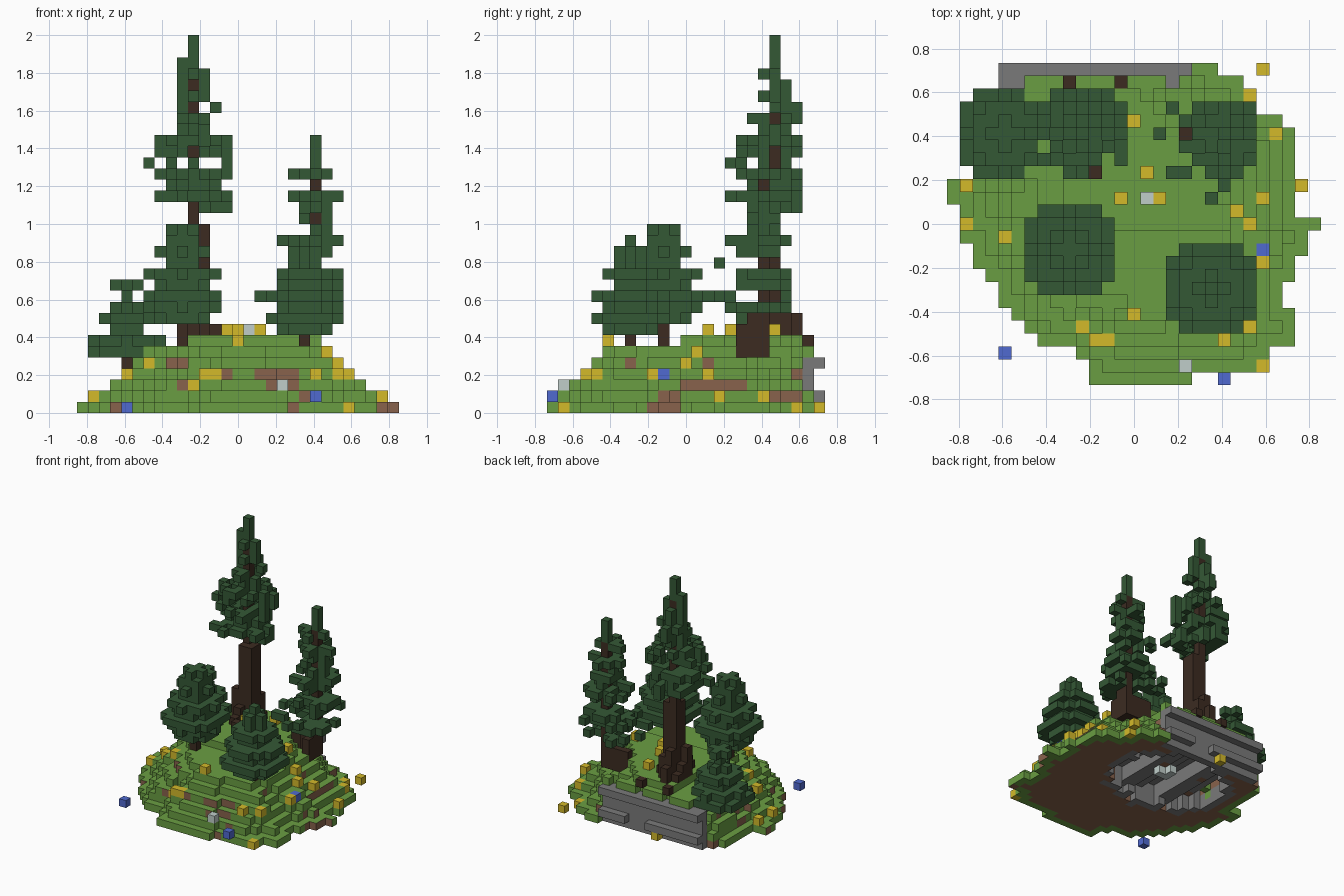
import bpy, bmesh, math, random
from mathutils import Vector

random.seed(7)
if "Cube" in bpy.data.objects:
    bpy.data.objects.remove(bpy.data.objects["Cube"], do_unlink=True)

V = 2 / 34  # block size


def material(name, *rgb):
    lin = [((c / 255 + 0.055) / 1.055) ** 2.4 for c in rgb] + [1]
    m = bpy.data.materials.new(name)
    m.use_nodes = True
    m.diffuse_color = lin
    m.node_tree.nodes["Principled BSDF"].inputs["Base Color"].default_value = lin
    return m


GRASS = material("grass green", 106, 158, 66)
NEEDLE = material("needle green", 52, 88, 53)
BARK = material("dark bark", 60, 43, 33)
DIRT = material("red brown dirt", 136, 98, 76)
STONE = material("stone grey", 122, 122, 122)
YELLOW = material("yellow flower", 212, 186, 42)
BLUE = material("blue flower", 80, 106, 208)
WHITE = material("white flower", 192, 206, 202)

SIDES = [Vector(s) for s in
         [(1, 0, 0), (-1, 0, 0), (0, 1, 0), (0, -1, 0), (0, 0, 1), (0, 0, -1)]]


def build(name, cells, bare=None):
    """Mesh the exposed faces of {block: material}; bare() picks dirt faces."""
    mats = list(dict.fromkeys(cells.values()))
    bm = bmesh.new()
    for pos, mat in cells.items():
        c = Vector(pos)
        for n in SIDES:
            if tuple(int(a) for a in c + n) in cells:
                continue
            u = Vector((n.y, n.z, n.x))
            w = n.cross(u)
            mid = c + Vector((0, 0, 0.5)) + n / 2
            corners = [(u + w) / 2, (w - u) / 2, -(u + w) / 2, (u - w) / 2]
            face = bm.faces.new([bm.verts.new((mid + d) * V) for d in corners])
            face.material_index = mats.index(DIRT if bare and bare(pos, n) else mat)
    bmesh.ops.remove_doubles(bm, verts=bm.verts, dist=V / 100)
    mesh = bpy.data.meshes.new(name)
    bm.to_mesh(mesh)
    bm.free()
    for m in mats:
        mesh.materials.append(m)
    ob = bpy.data.objects.new(name, mesh)
    bpy.context.collection.objects.link(ob)
    return ob


# Outline of the mound, row by row from front to back
left = [3, 3, 4, 7, 8, 9, 10, 10, 11, 12, 12, 13, 13, 13, 14, 14,
        12, 12, 12, 12, 12, 12, 11, 10, 10]
right = [4, 9, 10, 12, 12, 12, 11, 11, 12, 12, 13, 13, 14, 12, 12, 13,
         12, 12, 12, 12, 11, 9, 8, 8, 6]
plan = {(i, j - 12) for j in range(25) for i in range(-left[j], right[j] + 1)}
outside = [(i, j) for i in range(-16, 17) for j in range(-14, 14)
           if (i, j) not in plan and not (j > 9 and -13 < i < 6)]
jitter, depth, height = {}, {}, {}
for i, j in sorted(plan):
    d = min(math.hypot(i - a, j - b) for a, b in outside)
    n = jitter.setdefault((i // 2, j // 2), random.uniform(0, 1.15))
    n = n if d > 1 else min(n, 0.9)
    n += 0.7 if i < 0 and j > 3 and d > 1 else 0
    top = 7 if j >= 0 and -6 < i < 8 and d > 5.5 else 6 if j > -9 else 5
    depth[i, j] = d
    height[i, j] = max(1, min(top, int(d + n)))

# Mound on a soil base, hollow under the back, with a stone cliff of two ledges
ground, rock = {}, {}
for (i, j), h in height.items():
    if j > 10 and i < 5:
        for k in range(5):
            if j == 11 or k == 4 or (k == 1 and i not in (-2, -1, 0)):
                rock[i, j, k] = STONE
        if j == 11 and i > -9 and i not in (-5, -1, 3):
            ground[i, j, 5] = GRASS
        continue
    reach = math.hypot((i + 2) / 7.5, (j - 4.5) / 6.2) + random.uniform(-.08, .08)
    roof = 1 + (i // 2 * 5 + j // 2 * 3) % 3 if reach < 1 else 0
    roof = min(roof, h - 2)
    for k in range(h):
        p = (i, j, k)
        if reach < 1 and k < roof:
            continue
        if reach < 1.15 and k < h - 2 and k < 4:
            rock[p] = DIRT if random.random() < 0.04 else STONE
        elif k == 0 and h > 1 and depth[i, j] >= 2:
            ground[p] = DIRT
        else:
            ground[p] = GRASS

# Bare dirt on the slopes: (first column, last column) by layer
front_dirt = {0: [(-11, -11), (5, 5), (13, 14)], 1: [(6, 6)], 2: [(-5, -5), (3, 5)],
              3: [(-1, -1), (2, 5)], 4: [(-6, -5)]}
right_dirt = {0: [(-3, -1), (10, 10)], 1: [(-2, -1), (8, 10)], 2: [(0, 5)],
              3: [(10, 10)], 4: [(-5, -5), (0, 0), (2, 2)]}


def bare_slope(p, n):
    if n.z > 0.5:
        return False
    if n.y < 0:
        return p[1] < 2 and any(a <= p[0] <= b for a, b in front_dirt.get(p[2], []))
    if n.x > 0:
        return any(a <= p[1] <= b for a, b in right_dirt.get(p[2], []))
    return p[2] < 5 and random.random() < 0.08


build("mound", ground, bare_slope)
build("cliff_rock", rock)

# Flowers resting on the ground, given by position in metres
flowers = {(-1, 5, 0): WHITE, (-1, 6, 0): WHITE, (0, 5, 0): WHITE}


def flower(x, y, mat, k=None):
    i, j = round(x / V), round(y / V)
    flowers[i, j, height.get((i, j), 0) if k is None else k] = mat


for x, y in [(-.77, .18), (-.77, 0), (-.59, -.06), (0, .47), (.06, .65), (-.06, .3),
             (.06, .24), (-.06, .12), (.12, .12), (.35, .12), (.59, .12), (.47, .06),
             (.53, 0), (.65, .41), (.76, .18), (.59, -.18), (0, -.41), (-.24, -.47),
             (-.18, -.53), (-.12, -.53), (.41, -.53), (.53, -.47), (.59, -.65), (.53, .59),
             (-.47, -.12), (-.18, .36)]:
    flower(x, y, YELLOW)
flower(.59, .7, YELLOW, 0)
flower(-.24, .7, YELLOW, 0)
flower(-.59, -.59, BLUE, 0)
flower(.41, -.7, BLUE, 1)
flower(.59, -.12, BLUE)
flower(.06, .12, WHITE)
flower(.24, -.65, WHITE)
build("flowers", flowers)


def tree(name, x, y, top, radii, ragged, trunk_low, thick_to=0, roots=(), reach=(9, 9)):
    """Stack tiers of needles from the top down; a negative radius is tips only."""
    trunk, leaves = {}, {}
    for k in range(trunk_low, top - 2):
        trunk[x, y, k] = BARK
        if k < thick_to:
            for a, b in ((1, 0), (0, -1), (1, -1)):
                trunk[x + a, y + b, k] = BARK
    for a, b, h in roots:
        for k in range(trunk_low, h):
            trunk[x + a, y + b, k] = BARK
    for t, r in enumerate(radii):
        n = math.ceil(abs(r))
        for a in range(-n, min(n, reach[0]) + 1):
            for b in range(-n, min(n, reach[1]) + 1):
                d = math.hypot(a, b)
                p = (x + a, y + b, top - t)
                if d > abs(r) + 0.1 or p in trunk or (r < 0 and d < -r - 1.1):
                    continue
                drop = ragged * min(1, d / 2) + (0.2 if r < 0 else 0)
                if random.random() >= drop:
                    leaves[p] = NEEDLE
    build(name + "_trunk", trunk)
    build(name + "_needles", leaves)


# Two tall ragged conifers
tall_roots = [(-1, 0, 9), (-1, -1, 11), (0, 1, 11), (1, 1, 10), (-1, 1, 8), (2, 0, 8),
              (0, -2, 9), (1, -2, 8), (0, -3, 8), (1, -4, 8), (-1, 3, 7), (0, 2, 9),
              (3, 3, 7), (-1, 2, 7)]
tree("tall_conifer", -4, 8, 33,
     [0, 0, 1, 1, 1, 1, 2, 2, 1, 3.2, 3.2, -4.2, 3.2, 2.3, 4.2, -3.2],
     0.5, 6, 17, tall_roots, (3, 2))
tree("middle_conifer", 7, 7, 24,
     [0, 0, 0, 2, 0, 2, 1, 1.5, 1, 3.2, 2, -4.2, 2.3, 3.2, -5.1, 3.2],
     0.5, 5, 0, [(-1, 0, 8), (-1, -1, 8), (-3, 0, 8), (-2, 0, 8), (0, -1, 9), (0, -2, 8)],
     (2, 2))

# Three dense saplings
tree("left_sapling", -5, -2, 16, [1, 1.5, 2, 1.5, 2.9, 2.3, 3.65, 2.9, 2.3], 0, 5)
tree("front_sapling", 6, -5, 15, [0, 1, 1, 2.3, 1.5, 3.2, 2.3, 3.65, 2.3], 0, 5)
tree("rear_sapling", -10, 7, 11, [1, 0, 1, 2.3, 1.5, 2.9, 3.65], 0, 4)
